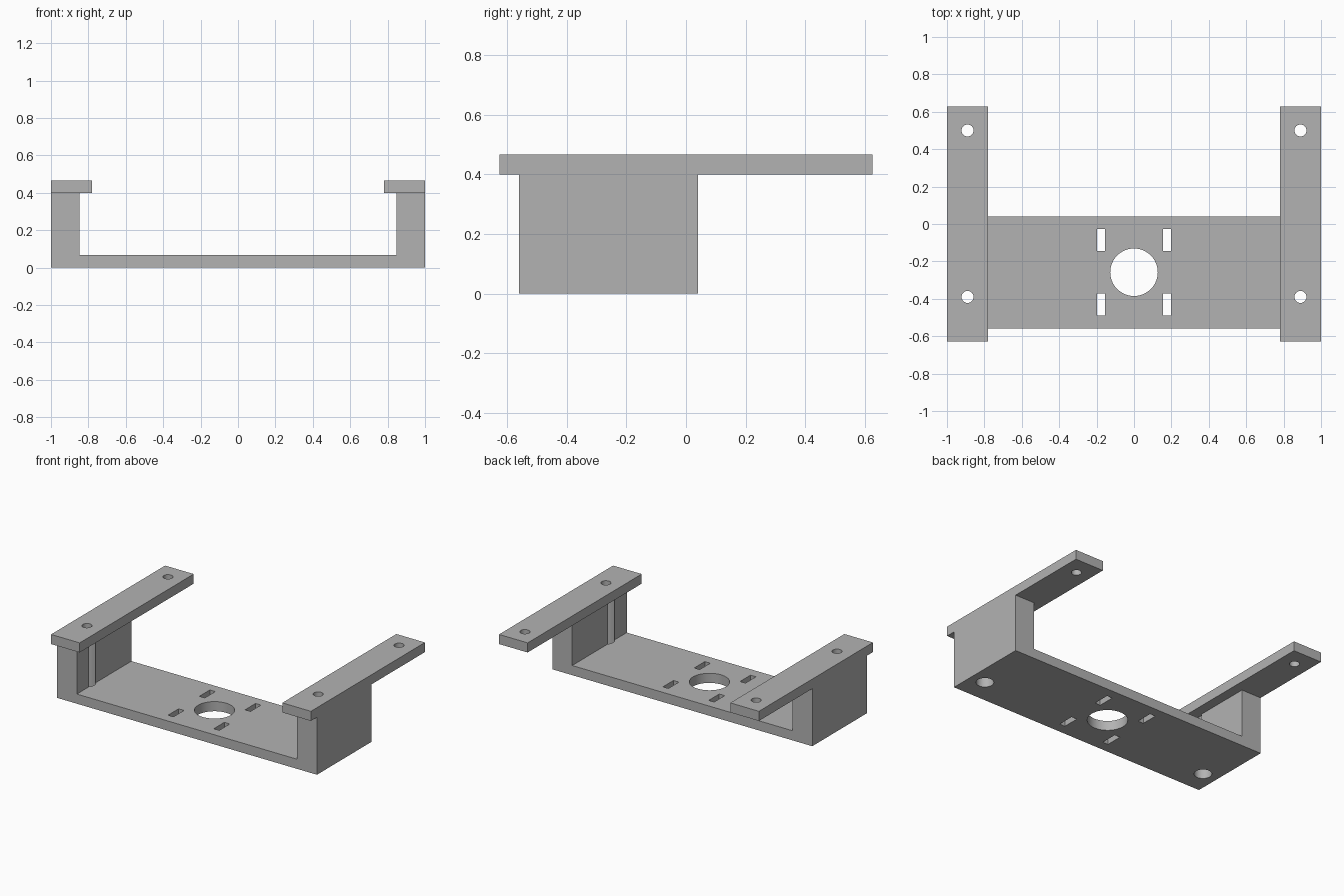
import bpy
import bmesh
import math
from mathutils import Matrix, Vector

default_cube = bpy.data.objects.get("Cube")
if default_cube:
    bpy.data.objects.remove(default_cube, do_unlink=True)

FLOOR, WALL_TOP, TOP = 0.067, 0.40, 0.467
FRONT, BACK = -0.56, 0.04          # depth of the cradle
MID = -0.258                       # centre line of the floor cut-outs
INNER, RAIL_IN, RAIL_Y = 0.848, 0.78, 0.627
SCREW_X = 0.89

grey = bpy.data.materials.new("light grey plastic")
grey.use_nodes = True
colour = (0.45, 0.45, 0.45, 1)
grey.diffuse_color = colour
grey.node_tree.nodes["Principled BSDF"].inputs["Base Color"].default_value = colour


def make_object(name, bm):
    bmesh.ops.recalc_face_normals(bm, faces=bm.faces)
    mesh = bpy.data.meshes.new(name)
    bm.to_mesh(mesh)
    bm.free()
    mesh.materials.append(grey)
    obj = bpy.data.objects.new(name, mesh)
    bpy.context.collection.objects.link(obj)
    return obj


def box(name, low, high):
    low, high = Vector(low), Vector(high)
    bm = bmesh.new()
    place = Matrix.Translation((low + high) / 2) @ Matrix.Diagonal((*(high - low), 1))
    bmesh.ops.create_cube(bm, size=1, matrix=place)
    return make_object(name, bm)


def drill(name, x, y, radius):
    bm = bmesh.new()
    bmesh.ops.create_cone(bm, cap_ends=True, segments=48, radius1=radius,
                          radius2=radius, depth=2, matrix=Matrix.Translation((x, y, 0)))
    return make_object(name, bm)


def combine(target, tool, operation):
    """Apply one boolean and remove the tool."""
    mod = target.modifiers.new(operation, 'BOOLEAN')
    mod.operation, mod.solver, mod.object = operation, 'EXACT', tool
    bpy.context.view_layer.update()
    graph = bpy.context.evaluated_depsgraph_get()
    mesh = bpy.data.meshes.new_from_object(target.evaluated_get(graph))
    target.modifiers.clear()
    target.data = mesh
    bpy.data.objects.remove(tool, do_unlink=True)


# U-shaped cradle: a side profile extruded front to back
half = [(1, 0), (1, WALL_TOP), (INNER, WALL_TOP), (INNER, FLOOR)]
profile = half + [(-x, z) for x, z in reversed(half)]
bm = bmesh.new()
face = bm.faces.new([bm.verts.new((x, FRONT, z)) for x, z in profile])
extruded = bmesh.ops.extrude_face_region(bm, geom=[face])
bmesh.ops.translate(bm, vec=(0, BACK - FRONT, 0),
                    verts=[v for v in extruded["geom"] if isinstance(v, bmesh.types.BMVert)])
bracket = make_object("mounting_bracket", bm)

# Round opening and four slots in the floor
combine(bracket, drill("centre_cutter", 0, MID, 0.127), 'DIFFERENCE')
for side in (-1, 1):
    for end in (-1, 1):
        cx, cy = side * 0.176, MID + end * 0.172
        slot = box("slot_cutter", (cx - 0.021, cy - 0.058, -0.2), (cx + 0.021, cy + 0.058, 0.2))
        combine(bracket, slot, 'DIFFERENCE')

# Wide access bores up through the walls, then rails with screw holes on top
for side in (-1, 1):
    combine(bracket, drill("access_cutter", side * SCREW_X, -0.39, 0.056), 'DIFFERENCE')
    x_low, x_high = sorted((side * RAIL_IN, side))
    combine(bracket, box("rail", (x_low, -RAIL_Y, WALL_TOP), (x_high, RAIL_Y, TOP)), 'UNION')
    for y in (-0.39, 0.5):
        combine(bracket, drill("screw_cutter", side * SCREW_X, y, 0.032), 'DIFFERENCE')

# Merge leftover coplanar faces and smooth only the round holes
bm = bmesh.new()
bm.from_mesh(bracket.data)
bmesh.ops.remove_doubles(bm, verts=bm.verts, dist=0.0001)
bmesh.ops.dissolve_limit(bm, angle_limit=math.radians(1), verts=bm.verts, edges=bm.edges)
bm.to_mesh(bracket.data)
bm.free()
bpy.ops.object.select_all(action='DESELECT')
bracket.select_set(True)
bpy.context.view_layer.objects.active = bracket
bpy.ops.object.shade_smooth_by_angle(angle=math.radians(30))
